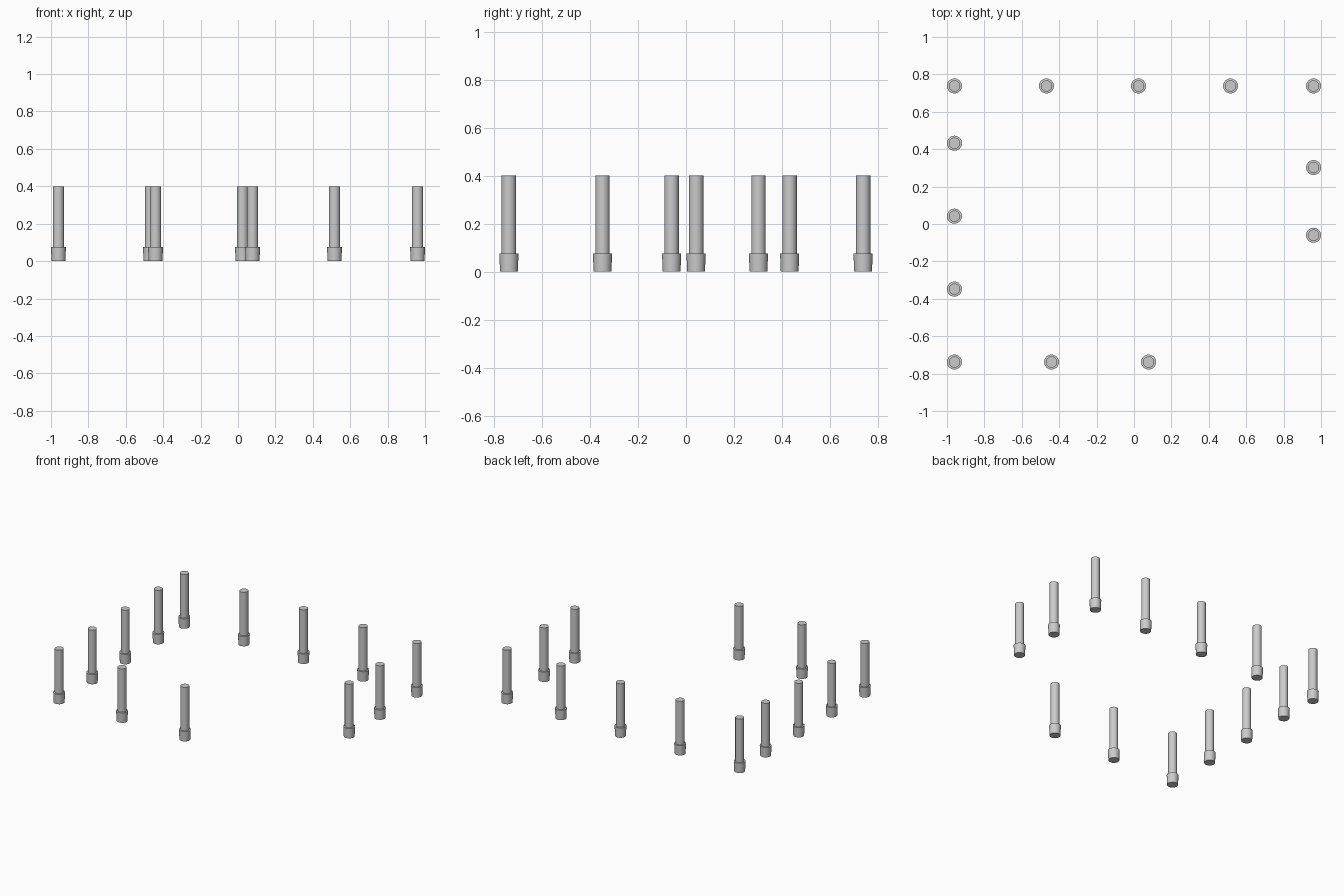
import bpy, bmesh, math

if "Cube" in bpy.data.objects:
    bpy.data.objects.remove(bpy.data.objects["Cube"])

HEIGHT = 0.40
SIDES = 32
# (radius, height) profile: tapered foot collar, then a straight shaft
PROFILE = [(0.037, 0.0), (0.040, 0.075), (0.030, 0.076), (0.030, HEIGHT)]


def post_mesh():
    bm = bmesh.new()
    rings = []
    for r, z in PROFILE:
        rings.append([bm.verts.new((r * math.cos(2 * math.pi * i / SIDES),
                                    r * math.sin(2 * math.pi * i / SIDES), z))
                      for i in range(SIDES)])
    for low, high in zip(rings, rings[1:]):
        for i in range(SIDES):
            j = (i + 1) % SIDES
            bm.faces.new((low[i], low[j], high[j], high[i]))
    bm.faces.new(rings[0][::-1])
    bm.faces.new(rings[-1])
    mesh = bpy.data.meshes.new("fence_post")
    bm.to_mesh(mesh)
    bm.free()
    return mesh


def add_post(name, x, y):
    ob = bpy.data.objects.new(name, mesh)
    ob.location = (x, y, 0)
    bpy.context.collection.objects.link(ob)
    return ob


mesh = post_mesh()
X, Y = 0.96, 0.738

# Back row, evenly spaced up to the far corner
for i, x in enumerate([-X + 0.492 * k for k in range(4)] + [X]):
    first = add_post(f"back_post_{i + 1}", x, Y)

# Left row between the corners
for i in range(3):
    add_post(f"left_post_{i + 1}", -X, -Y + 0.39 * (i + 1))

# Front row, with an opening at the front right
for i in range(3):
    add_post(f"front_post_{i + 1}", -X + 0.519 * i, -Y)

# Right row
for i, y in enumerate((0.302, -0.06)):
    add_post(f"right_post_{i + 1}", X, y)

# Smooth sides with sharp rims (mesh is shared by every post)
bpy.ops.object.select_all(action='DESELECT')
first.select_set(True)
bpy.context.view_layer.objects.active = first
bpy.ops.object.shade_smooth_by_angle()
